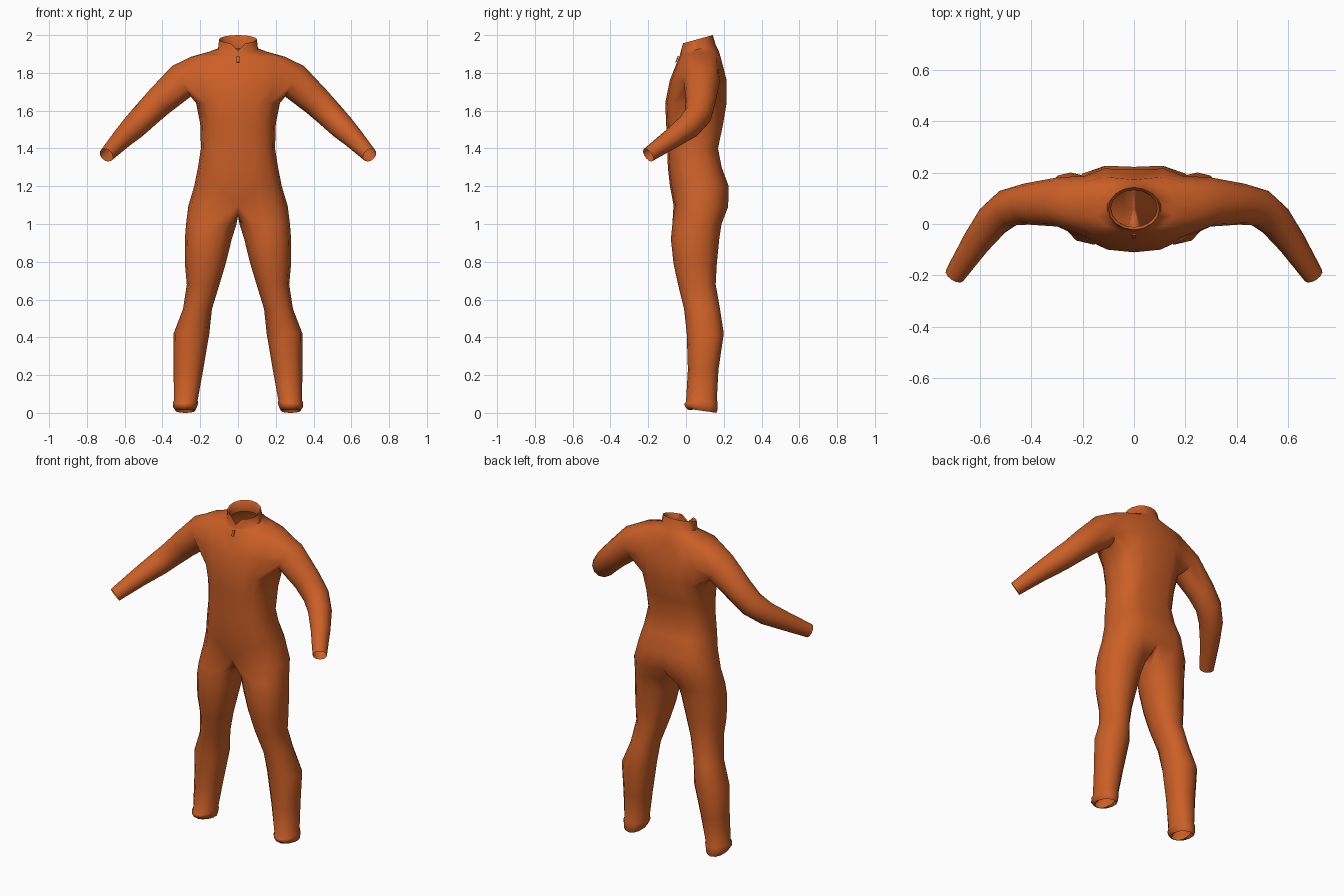
import bpy, bmesh
from math import sin, cos, radians, copysign
from mathutils import Vector

if "Cube" in bpy.data.objects:
    bpy.data.objects.remove(bpy.data.objects["Cube"])

fabric = bpy.data.materials.new("orange_fabric")
fabric.diffuse_color = (0.60, 0.115, 0.02, 1)
fabric.use_nodes = True
fabric.node_tree.nodes["Principled BSDF"].inputs["Base Color"].default_value = fabric.diffuse_color

bm = bmesh.new()


def spow(v, p):
    return copysign(abs(v) ** p, v)


def half_ring(zf, zb, rx, yf, yb, p=0.8, groove=0.0):
    """Nine points from front centre, round the side, to back centre."""
    out = []
    for i in range(9):
        a = radians((i - 4) * 22.5)
        s = spow(sin(a), p)
        x = 0.0 if i in (0, 8) else rx * max(cos(a), 0) ** p
        y = (yf + yb) / 2 + (yb - yf) / 2 * s
        if i == 8:
            y -= groove
        out.append(bm.verts.new((x, y, zf + (zb - zf) * (s + 1) / 2)))
    return out


def leg_ring(z, xi, xo, yf, yb, tilt=0.0):
    """Twelve points; index 4 is the outer side, 10 the inner side."""
    out = []
    for i in range(12):
        a = radians((i - 4) * 30)
        out.append(bm.verts.new(((xi + xo) / 2 + (xo - xi) / 2 * spow(cos(a), .9),
                                 (yf + yb) / 2 + (yb - yf) / 2 * spow(sin(a), .9),
                                 z - tilt * sin(a))))
    return out


def loft(rings, closed):
    for a, b in zip(rings, rings[1:]):
        n = len(a)
        for i in range(n if closed else n - 1):
            j = (i + 1) % n
            bm.faces.new((a[i], a[j], b[j], b[i]))


# torso, hips to collar base: z front, z back, half width, front y, back y
torso = [half_ring(*r, groove=0.014) for r in (
    (1.10, 1.09, .263, -.066, .232),
    (1.20, 1.20, .232, -.085, .236),
    (1.30, 1.30, .212, -.096, .198),
    (1.40, 1.40, .196, -.100, .178),
    (1.53, 1.53, .200, -.105, .206),
    (1.64, 1.64, .222, -.110, .225),
    (1.76, 1.76, .250, -.086, .225),
    (1.885, 1.885, .250, -.036, .190))]
loft(torso[:6], False)
for a, b in zip(torso[5:], torso[6:]):      # leave the armhole open
    for i in (0, 1, 6, 7):
        bm.faces.new((a[i], a[i + 1], b[i + 1], b[i]))

# shoulder yoke and standing collar with an open front
collar = [half_ring(*r, p=1) for r in (
    (1.895, 1.92, .165, -.032, .172),
    (1.905, 1.945, .106, -.030, .158),
    (1.955, 2.00, .100, -.022, .142),
    (1.95, 1.99, .090, -.012, .132),
    (1.90, 1.93, .090, -.012, .138))]
collar[2][0].co.z = 1.918
collar[3][0].co.z = 1.914
loft([torso[-1]] + collar, False)

# leg, from crotch to hem
crotch = [bm.verts.new((0, y, z)) for y, z in ((.150, 1.055), (.07, 1.04), (-.01, 1.05))]
legs = [torso[0] + crotch] + [leg_ring(*r) for r in (
    (1.00, .008, .275, -.072, .188),
    (.92, .033, .281, -.080, .176),
    (.79, .065, .281, -.066, .163),
    (.68, .098, .271, -.042, .157),
    (.55, .138, .291, -.010, .180),
    (.42, .152, .341, .004, .200),
    (.23, .184, .341, .010, .172),
    (.065, .214, .339, .000, .163, -.005),
    (.055, .210, .345, -.006, .166, -.005),
    (.020, .218, .343, -.010, .166, -.010),
    (.010, .226, .332, .002, .160, -.010),
    (.022, .238, .320, .016, .146, -.008))]
for v in legs[-2]:
    v.co.z = max(v.co.z - 0.0, 0)
for v, i in zip(legs[-2], range(12)):       # hem rises toward the front
    v.co.z = 0.02 - 0.02 * sin(radians((i - 4) * 30))
    v.co.z *= 0.6
for v, i in zip(legs[-3], range(12)):
    v.co.z = 0.03 - 0.015 * sin(radians((i - 4) * 30))
loft(legs, True)

# sleeve, from armhole to wrist
bot, mid, top = torso[5], torso[6], torso[7]
hole = top[2:7] + [mid[6]] + bot[6:1:-1] + [mid[2]]
path = [(Vector(c), r) for c, r in (
    ((.17, .085, 1.80), 0),
    ((.30, .085, 1.755), .095),
    ((.42, .077, 1.645), .080),
    ((.49, .062, 1.575), .074),
    ((.55, .012, 1.515), .067),
    ((.615, -.075, 1.452), .055),
    ((.697, -.200, 1.365), .040))]
sleeve = [hole]
for k in range(1, len(path)):
    c, r = path[k]
    d = (path[min(k + 1, len(path) - 1)][0] - path[k - 1][0]).normalized()
    up = (Vector((0, 0, 1)) - d * d.z).normalized()
    back = up.cross(d)
    sleeve.append([bm.verts.new(c + r * (cos(a) * up + sin(a) * back))
                   for a in (radians((j - 2) * 30) for j in range(12))])
loft(sleeve, True)

bmesh.ops.recalc_face_normals(bm, faces=bm.faces)
mesh = bpy.data.meshes.new("jumpsuit")
bm.to_mesh(mesh)
bm.free()
suit = bpy.data.objects.new("jumpsuit", mesh)
bpy.context.collection.objects.link(suit)
mesh.materials.append(fabric)

# mirror the half suit
m = suit.modifiers.new("mirror", 'MIRROR')
m.use_axis[0] = True
m.use_clip = True
m.merge_threshold = 0.001

bpy.context.view_layer.objects.active = suit
suit.select_set(True)
bpy.ops.object.shade_smooth_by_angle(angle=radians(60))

# small zip pull below the collar
bpy.ops.mesh.primitive_cube_add(size=1, location=(0, -.047, 1.872))
pull = bpy.context.object
pull.name = "zip_pull"
pull.scale = (.014, .006, .035)
pull.rotation_euler.x = radians(-22)
pull.data.materials.append(fabric)
